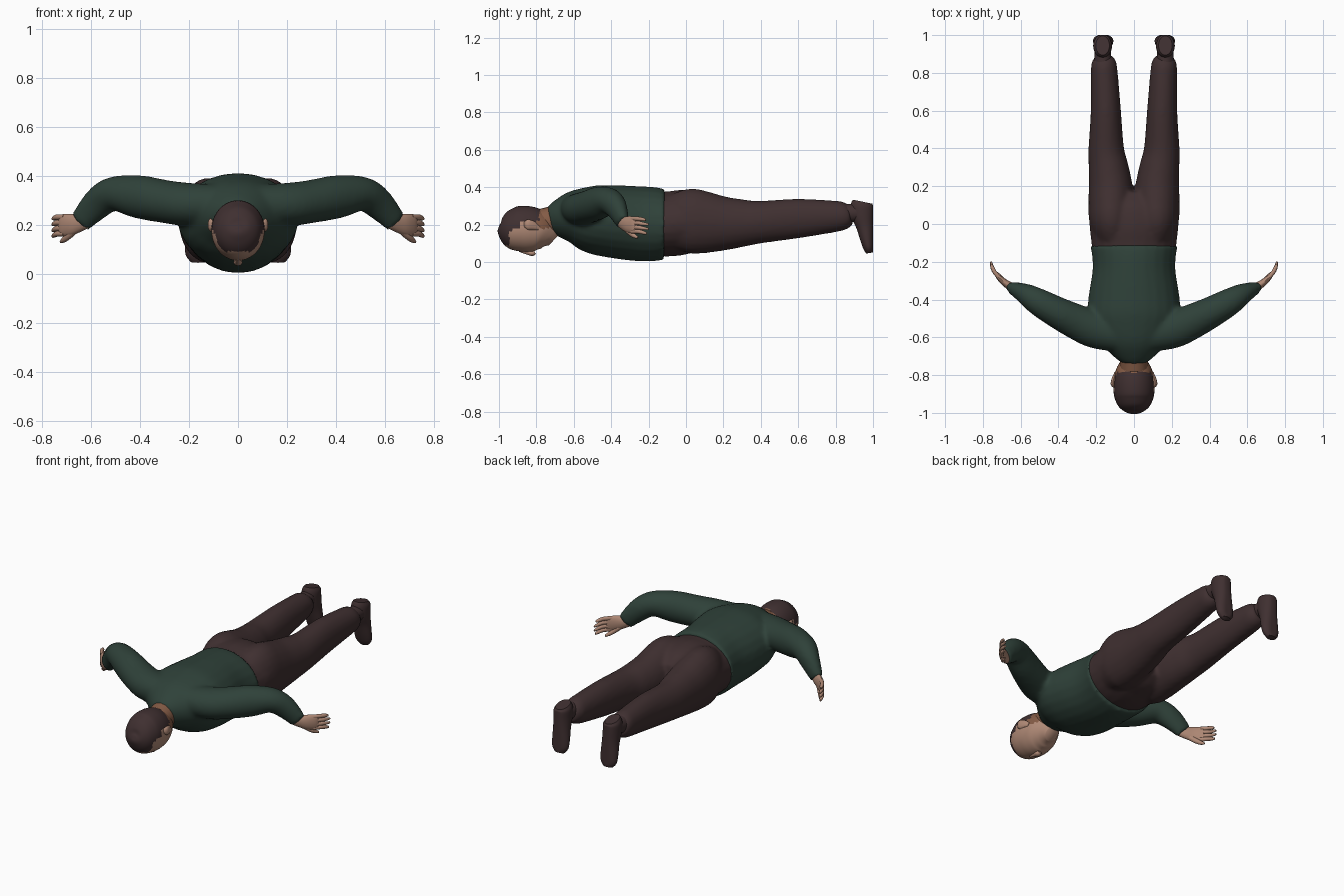
import bpy, bmesh, math
from mathutils import Vector

cube = bpy.data.objects.get("Cube")
if cube:
    bpy.data.objects.remove(cube, do_unlink=True)


def material(name, rgb):
    m = bpy.data.materials.new(name)
    m.use_nodes = True
    m.diffuse_color = (*rgb, 1)
    bsdf = m.node_tree.nodes["Principled BSDF"]
    bsdf.inputs["Base Color"].default_value = (*rgb, 1)
    bsdf.inputs["Roughness"].default_value = 0.9
    return m


GREEN = material("dark green cloth", (0.028, 0.053, 0.041))
BROWN = material("dark brown cloth", (0.050, 0.029, 0.030))
HAIR = material("dark brown hair", (0.050, 0.029, 0.030))
SKIN = material("light skin", (0.43, 0.25, 0.18))
TAN = material("tan skin", (0.23, 0.105, 0.06))


def smooth_rows(rows, steps):
    """Catmull-Rom interpolation through the section rows."""
    rows = [Vector(r) for r in rows]
    pts = [rows[0]] + rows + [rows[-1]]
    out = []
    for a, b, c, d in zip(pts, pts[1:], pts[2:], pts[3:]):
        for k in range(steps):
            t = k / steps
            out.append(b + (c - a) * t / 2 + (2 * a - 5 * b + 4 * c - d) * t * t / 2
                       + (3 * b - a - 3 * c + d) * t ** 3 / 2)
    return out + [rows[-1]]


def add_tube(bm, rows, up=(0, 0, 1), sides=24, steps=4, flip=1):
    """Loft ellipses (x, y, z, half width, half height) along a path."""
    rows = smooth_rows(rows, steps)
    centres = [Vector(r[:3]) for r in rows]
    rings = []
    for i, r in enumerate(rows):
        tangent = centres[min(i + 1, len(rows) - 1)] - centres[max(i - 1, 0)]
        side = tangent.cross(Vector(up)).normalized()
        top = side.cross(tangent).normalized()
        ring = []
        for k in range(sides):
            a = math.tau * k / sides
            p = centres[i] + side * abs(r[3]) * math.cos(a) + top * abs(r[4]) * math.sin(a)
            ring.append(bm.verts.new((p.x * flip, p.y, p.z)))
        rings.append(ring)
    for p, q in zip(rings, rings[1:]):
        for k in range(sides):
            n = (k + 1) % sides
            bm.faces.new((p[k], p[n], q[n], q[k]))
    bm.faces.new(rings[0])
    bm.faces.new(rings[-1])


def finish(name, bm, mats, fuse=0, angle=50):
    bmesh.ops.recalc_face_normals(bm, faces=bm.faces[:])
    mesh = bpy.data.meshes.new(name)
    bm.to_mesh(mesh)
    bm.free()
    obj = bpy.data.objects.new(name, mesh)
    bpy.context.collection.objects.link(obj)
    for m in mats:
        mesh.materials.append(m)
    bpy.ops.object.select_all(action='DESELECT')
    obj.select_set(True)
    bpy.context.view_layer.objects.active = obj
    if fuse:
        remesh = obj.modifiers.new("fuse", 'REMESH')
        remesh.mode = 'VOXEL'
        remesh.voxel_size = fuse
        soften = obj.modifiers.new("soften", 'SMOOTH')
        soften.iterations = 6
        for mod in ("fuse", "soften"):
            bpy.ops.object.modifier_apply(modifier=mod)
    bpy.ops.object.shade_smooth_by_angle(angle=math.radians(angle))
    return obj


def section(y, top, bottom, half, x=0):
    return (x, y, (top + bottom) / 2, half, (top - bottom) / 2)


# Sweater: torso and both sleeves fused together
bm = bmesh.new()
add_tube(bm, [section(*s) for s in (
    (-.73, .29, .15, .07), (-.68, .335, .125, .13), (-.6, .385, .09, .2),
    (-.5, .41, .045, .245), (-.38, .41, .02, .24), (-.25, .405, .004, .22),
    (-.17, .4, .004, .222), (-.115, .39, .012, .232))])
for s in (1, -1):
    add_tube(bm, [(.06, -.59, .285, .09, .08), (.2, -.56, .283, .1, .088),
                  (.3, -.52, .295, .094, .088), (.41, -.466, .315, .083, .088),
                  (.51, -.41, .326, .072, .07), (.575, -.37, .285, .055, .065),
                  (.645, -.338, .21, .032, .048)], flip=s)
finish("sweater", bm, [GREEN], fuse=0.012)

# Trousers: hips and both legs fused together
bm = bmesh.new()
add_tube(bm, [section(*s) for s in (
    (-.14, .375, .03, .222), (-.08, .378, .03, .228), (0, .385, .042, .237),
    (.1, .36, .06, .235), (.17, .31, .11, .2))])
for s in (1, -1):
    add_tube(bm, [section(*r) for r in (
        (-.06, .36, .06, .1, .11), (.02, .392, .045, .117, .12), (.1, .378, .045, .12, .121),
        (.2, .352, .06, .116, .124), (.3, .336, .08, .106, .135), (.4, .327, .1, .094, .147),
        (.6, .338, .127, .08, .149), (.8, .328, .16, .071, .157), (.855, .318, .175, .066, .161),
        (.885, .3, .2, .05, .165))], flip=s)
finish("trousers", bm, [BROWN], fuse=0.012)

# Shoes: ankle and foot with a flat sole
for s, label in ((1, "left"), (-1, "right")):
    bm = bmesh.new()
    add_tube(bm, [(.165, .86, .26, .046, .05), (.166, .9, .262, .044, .048),
                  (.166, .94, .265, .044, .05)], flip=s, steps=2)
    add_tube(bm, [(.166, .945, .322, .036, .052), (.166, .942, .3, .048, .062),
                  (.166, .945, .25, .05, .06), (.164, .957, .19, .05, .047),
                  (.163, .968, .12, .054, .036), (.163, .976, .075, .05, .028),
                  (.163, .981, .048, .03, .018)], up=(0, 1, 0), flip=s)
    for v in bm.verts:
        v.co.y = min(v.co.y, 1)
    finish(label + "_shoe", bm, [BROWN])

# Neck
bm = bmesh.new()
add_tube(bm, [(0, -.83, .2, .075, .07), (0, -.76, .212, .074, .075),
              (0, -.7, .222, .078, .08), (0, -.64, .24, .1, .08)])
finish("neck", bm, [TAN])

# Head: hair, face and nape coloured by position
bm = bmesh.new()
add_tube(bm, [section(*s) for s in (
    (-1, .2, .18, .012), (-.992, .235, .14, .048), (-.965, .272, .095, .082),
    (-.92, .293, .064, .103), (-.87, .3, .055, .109), (-.82, .292, .052, .106),
    (-.77, .265, .055, .094), (-.73, .22, .06, .066), (-.705, .16, .078, .038))],
    sides=40, steps=6)
for f in bm.faces:
    c = f.calc_center_median()
    if c.y < -.945 and c.z > .09 or c.z > .215 and c.y < -.785 or c.z > .17 and c.y < -.89:
        f.material_index = 0
    elif c.y > -.8 and c.z > .18:
        f.material_index = 2
    else:
        f.material_index = 1
finish("head", bm, [HAIR, SKIN, TAN])

# Nose
bm = bmesh.new()
add_tube(bm, [(0, -.89, .062, .008, .008), (0, -.85, .052, .012, .012),
              (0, -.822, .046, .018, .014), (0, -.808, .052, .012, .01)], sides=12)
finish("nose", bm, [SKIN])

# Ears
for s, label in ((1, "left"), (-1, "right")):
    bm = bmesh.new()
    add_tube(bm, [(.098, -.865, .195, .005, .01), (.112, -.85, .2, .011, .026),
                  (.108, -.82, .195, .01, .024), (.098, -.785, .18, .005, .01)],
             sides=12, flip=s)
    finish(label + "_ear", bm, [SKIN])

# Hands: palm, four fingers and thumb
for s, label in ((1, "left"), (-1, "right")):
    bm = bmesh.new()
    add_tube(bm, [(.615, -.355, .222, .022, .034), (.65, -.333, .207, .022, .037),
                  (.685, -.31, .2, .019, .045), (.715, -.283, .197, .014, .046),
                  (.727, -.268, .196, .009, .042)], flip=s, sides=16)
    for z, tip, reach in ((.231, .224, -.215), (.208, .2, -.2), (.185, .176, -.2), (.163, .152, -.21)):
        add_tube(bm, [(.708, -.29, z, .012, .012), (.737, -.256, z, .011, .0115),
                      (.75, -.23, (z + tip) / 2, .01, .01), (.757, reach, tip, .005, .006)],
                 flip=s, sides=10)
    add_tube(bm, [(.662, -.325, .185, .014, .018), (.69, -.3, .157, .013, .015),
                  (.71, -.278, .14, .011, .012), (.724, -.258, .13, .005, .006)],
             flip=s, sides=10)
    finish(label + "_hand", bm, [SKIN])
